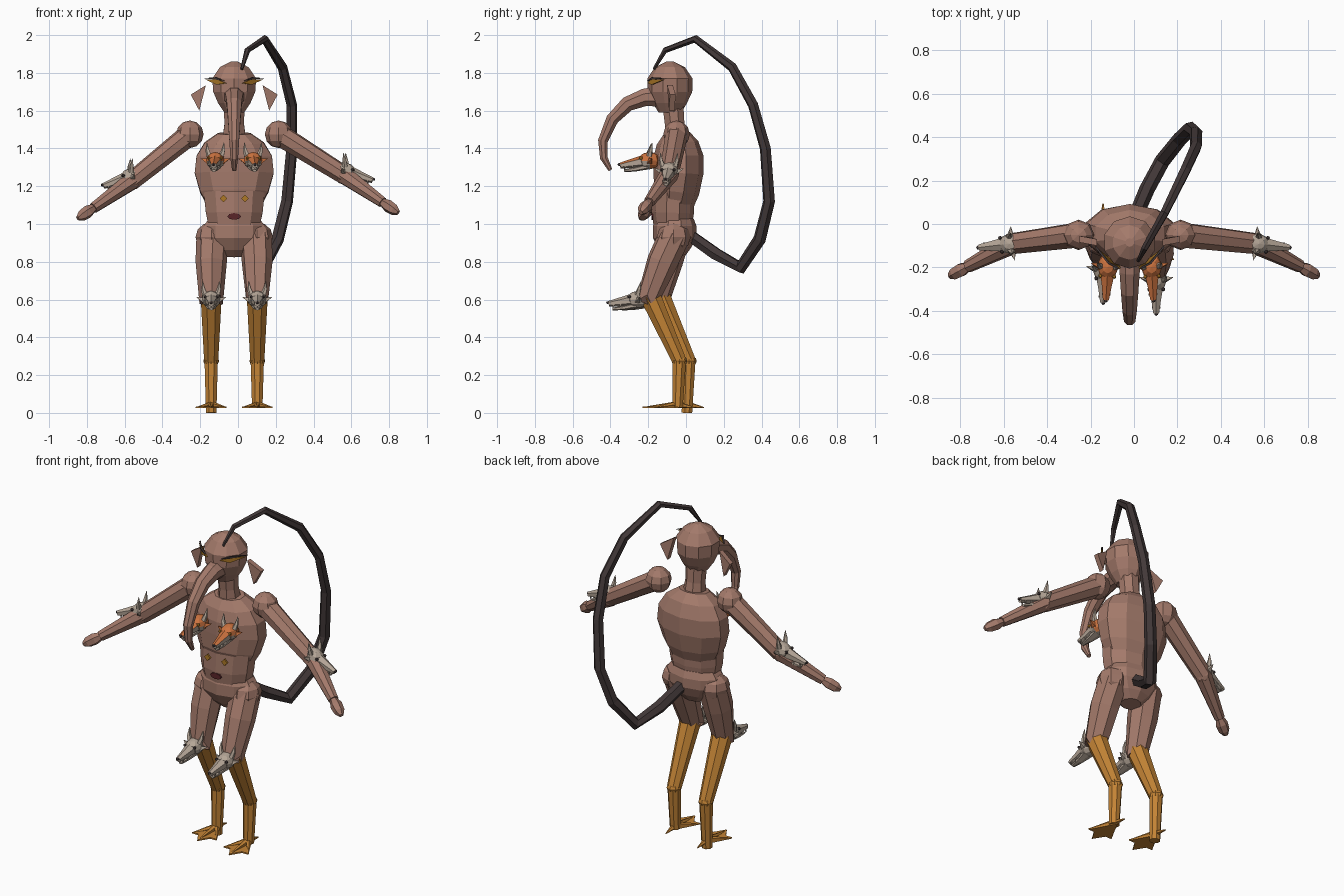
import bpy, bmesh, math
from mathutils import Vector, Matrix

cube = bpy.data.objects.get("Cube")
if cube:
    bpy.data.objects.remove(cube, do_unlink=True)


def material(name, r, g, b):
    m = bpy.data.materials.new(name)
    m.use_nodes = True
    m.diffuse_color = (r, g, b, 1)
    m.node_tree.nodes["Principled BSDF"].inputs["Base Color"].default_value = (r, g, b, 1)
    return m


SKIN = material("skin brown", 0.37, 0.195, 0.147)
AMBER = material("leg amber", 0.55, 0.23, 0.036)
ORANGE = material("fur orange", 0.60, 0.17, 0.05)
BONE = material("bone grey", 0.46, 0.38, 0.31)
DARK = material("tail dark", 0.055, 0.04, 0.04)
RED = material("mouth red", 0.10, 0.018, 0.022)
YELLOW = material("eye yellow", 0.42, 0.19, 0.02)


def finish(bm, name, mats, rule=None, matrix=None):
    """Turn a bmesh into an object; rule picks the material of each face."""
    bmesh.ops.recalc_face_normals(bm, faces=bm.faces)
    if rule:
        for f in bm.faces:
            f.material_index = rule(f)
    if matrix:
        bm.transform(matrix)
    me = bpy.data.meshes.new(name)
    bm.to_mesh(me)
    bm.free()
    for m in mats:
        me.materials.append(m)
    ob = bpy.data.objects.new(name, me)
    bpy.context.scene.collection.objects.link(ob)
    return ob


def tube(name, pts, radii, mat, sides=8, jag=0, **kw):
    """Loft rings along a path; a radius may be a number or a pair."""
    pts = [Vector(p) for p in pts]
    bm, rings = bmesh.new(), []
    old, q = Vector((0, 0, 1)), Matrix.Identity(3).to_quaternion()
    for i, p in enumerate(pts):
        t = (pts[min(i + 1, len(pts) - 1)] - pts[max(i - 1, 0)]).normalized()
        q = old.rotation_difference(t) @ q
        old = t
        r = radii[i]
        rx, ry = r if isinstance(r, tuple) else (r, r)
        ring = []
        for k in range(sides):
            a = (k + 0.5) * math.tau / sides
            drop = jag * (k % 2) if i == len(pts) - 1 else 0
            ring.append(bm.verts.new(p + q @ Vector((rx * math.cos(a), ry * math.sin(a), drop))))
        rings.append(ring)
    for a, b in zip(rings, rings[1:]):
        for k in range(sides):
            n = (k + 1) % sides
            bm.faces.new((a[k], a[n], b[n], b[k]))
    bm.faces.new(rings[0])
    bm.faces.new(rings[-1])
    return finish(bm, name, mat if isinstance(mat, list) else [mat], **kw)


def stack(name, x, levels, mat, sides=10):
    """Upright body form from (z, y, half width, half depth) levels."""
    return tube(name, [(x, y, z) for z, y, _, _ in levels],
                [(w, d) for _, _, w, d in levels], mat, sides)


def ball(name, loc, size, mat, segs=8, **kw):
    bm = bmesh.new()
    bmesh.ops.create_uvsphere(bm, u_segments=segs, v_segments=6, radius=1)
    bm.transform(Matrix.Translation(loc) @ Matrix.Diagonal((*size, 1)))
    return finish(bm, name, mat if isinstance(mat, list) else [mat], **kw)


def plate(name, pts, depth, mat):
    bm = bmesh.new()
    f = bm.faces.new([bm.verts.new(p) for p in pts])
    new = bmesh.ops.extrude_face_region(bm, geom=[f])["geom"]
    bmesh.ops.translate(bm, verts=[v for v in new if isinstance(v, bmesh.types.BMVert)], vec=depth)
    return finish(bm, name, [mat])


def beast_head(name, loc, turn=0, pitch=0, furry=False):
    """Small horned animal head looking along -y, with snout, jaw and teeth."""
    m = Matrix.Translation(loc) @ Matrix.Rotation(turn, 4, "Z") @ Matrix.Rotation(pitch, 4, "X")
    mats = [BONE, ORANGE] if furry else [BONE]
    rule = (lambda f: int(f.normal.z > 0.15 or f.calc_center_median().y > 0.01)) if furry else None
    ball(name + "_skull", (0, 0, 0), (0.05, 0.06, 0.046), mats, rule=rule, matrix=m)
    tube(name + "_snout", [(0, -0.02, 0), (0, -0.09, -0.01), (0, -0.155, -0.018)],
         [(0.04, 0.035), (0.026, 0.025), (0.016, 0.015)], mats, 6, rule=rule, matrix=m)
    tube(name + "_jaw", [(0, -0.01, -0.03), (0, -0.08, -0.042), (0, -0.135, -0.046)],
         [(0.034, 0.016), (0.02, 0.012), (0.012, 0.007)], BONE, 6, matrix=m)
    ball(name + "_nose", (0, -0.158, -0.012), (0.01, 0.01, 0.008), DARK, 6, matrix=m)
    for s in (-1, 1):
        tube(name + "_horn", [(s * 0.032, 0.0, 0.025), (s * 0.042, 0.008, 0.055), (s * 0.045, 0.02, 0.095)],
             [0.016, 0.011, 0.001], BONE, 5, matrix=m)
        ball(name + "_eye", (s * 0.032, -0.045, 0.016), (0.009, 0.01, 0.008), YELLOW if furry else DARK, 6, matrix=m)
        tube(name + "_cheek", [(s * 0.035, 0.0, -0.005), (s * 0.078, 0.01, 0.012)],
             [0.02, 0.001], ORANGE if furry else BONE, 4, matrix=m)
        for y in (-0.09, -0.13):
            tube(name + "_tooth", [(s * 0.016, y, -0.022), (s * 0.016, y - 0.004, -0.046)],
                 [0.006, 0.001], BONE, 4, matrix=m)


CX = -0.02

# Torso, neck and head
stack("chest", CX, [(1.10, -0.06, 0.15, 0.10), (1.17, -0.05, 0.19, 0.12), (1.27, -0.04, 0.22, 0.132),
                    (1.36, -0.04, 0.21, 0.132), (1.43, -0.045, 0.165, 0.11), (1.48, -0.05, 0.09, 0.07)], SKIN)
stack("belly", CX, [(0.98, -0.07, 0.14, 0.10), (1.06, -0.07, 0.158, 0.112), (1.17, -0.065, 0.17, 0.112)], SKIN)
stack("pelvis", CX, [(0.83, -0.05, 0.06, 0.05), (0.87, -0.055, 0.12, 0.085), (0.93, -0.06, 0.17, 0.115),
                     (0.99, -0.06, 0.17, 0.115), (1.03, -0.06, 0.14, 0.10)], SKIN)
stack("neck", CX, [(1.44, -0.05, 0.068, 0.066), (1.53, -0.06, 0.056, 0.056), (1.64, -0.07, 0.06, 0.06)], SKIN, 8)
stack("head", CX, [(1.59, -0.085, 0.055, 0.06), (1.64, -0.085, 0.09, 0.09), (1.70, -0.085, 0.117, 0.118),
                   (1.77, -0.085, 0.122, 0.12), (1.83, -0.085, 0.08, 0.08), (1.86, -0.085, 0.02, 0.02)], SKIN)

# Trunk and the long tail that arches over to the brow
tube("trunk", [(CX, -0.15, 1.675), (CX, -0.22, 1.67), (CX, -0.31, 1.635), (CX, -0.39, 1.555),
               (CX, -0.44, 1.44), (CX, -0.435, 1.35), (CX, -0.40, 1.285)],
     [0.058, 0.05, 0.043, 0.036, 0.028, 0.022, 0.012], SKIN)
tube("tail", [(0.0, 0.02, 0.94), (0.06, 0.16, 0.84), (0.13, 0.29, 0.77), (0.21, 0.39, 0.92), (0.26, 0.44, 1.12),
              (0.285, 0.42, 1.40), (0.285, 0.355, 1.63), (0.235, 0.245, 1.83), (0.14, 0.05, 1.98),
              (0.05, -0.11, 1.92), (0.02, -0.17, 1.82)],
     [0.034, 0.036, 0.036, 0.034, 0.032, 0.03, 0.028, 0.026, 0.021, 0.016, 0.008], DARK, 6)

# Belly mouth
plate("belly_mouth", [(CX + 0.036 * math.cos(a), -0.174, 1.04 + 0.018 * math.sin(a))
                      for a in (k * math.tau / 8 for k in range(8))], (0, -0.009, 0), RED)

for s, side in ((-1, "right"), (1, "left")):
    # Face: ears, eyes, and the belly eyes
    plate(side + "_ear", [(CX + s * 0.15, -0.10, 1.735), (CX + s * 0.23, -0.085, 1.685),
                          (CX + s * 0.185, -0.09, 1.60)], (0, 0.03, 0), SKIN)
    plate(side + "_eye", [(CX + s * 0.04, -0.198, 1.745), (CX + s * 0.085, -0.18, 1.765),
                          (CX + s * 0.15, -0.11, 1.765), (CX + s * 0.09, -0.175, 1.738)],
          (s * 0.004, -0.007, 0), YELLOW)
    plate(side + "_brow", [(CX + s * 0.05, -0.198, 1.758), (CX + s * 0.095, -0.175, 1.777),
                           (CX + s * 0.155, -0.10, 1.772), (CX + s * 0.09, -0.178, 1.764)],
          (s * 0.005, -0.008, 0), DARK)
    ex = CX + s * 0.056
    plate(side + "_belly_eye", [(ex - 0.02, -0.172, 1.135), (ex, -0.172, 1.115), (ex + 0.02, -0.172, 1.135),
                                (ex, -0.172, 1.155)], (0, -0.009, 0), YELLOW)
    beast_head(side + "_chest_beast", (CX + s * 0.10, -0.195, 1.335), s * 0.06, 0.05, True)

    # Arm
    lift = 0.015 * s
    shoulder = (CX + s * 0.235, -0.05, 1.475)
    elbow = (s * 0.56, -0.09, 1.245 + lift)
    wrist = (s * 0.765, -0.195, 1.10 + lift)
    tip = (s * 0.848, -0.24, 1.045 + lift)
    ball(side + "_shoulder", shoulder, (0.073, 0.07, 0.073), SKIN)
    tube(side + "_upper_arm", [shoulder, elbow], [0.06, 0.05], SKIN)
    ball(side + "_elbow", elbow, (0.05, 0.05, 0.05), SKIN)
    tube(side + "_forearm", [elbow, wrist], [0.05, 0.03], SKIN)
    w, t = Vector(wrist), Vector(tip)
    tube(side + "_hand", [w, w.lerp(t, 0.35), w.lerp(t, 0.75), t], [0.022, 0.034, 0.03, 0.014], SKIN, 6)
    beast_head(side + "_elbow_beast", (s * 0.565, -0.09, 1.265 + lift), s * 1.45, 0.2)

    # Leg: hip, ragged thigh, shin and lower leg
    back = -0.025 * s - 0.025
    lx = CX + s * 0.122
    knee = (lx, -0.14 + back, 0.62)
    ankle = (lx, 0.015 + back, 0.275)
    foot = (lx, 0.005 + back, 0.015 + 0.015 * s)
    ball(side + "_hip", (CX + s * 0.12, -0.065, 0.93), (0.085, 0.09, 0.08), SKIN)
    tube(side + "_thigh", [(CX + s * 0.115, -0.06, 0.94), (lx, -0.10 + back / 2, 0.80), (lx, -0.145 + back, 0.62)],
         [0.085, 0.083, 0.062], SKIN, 8, 0.045)
    tube(side + "_shin", [(lx, -0.155 + back, 0.65), knee, ankle], [0.04, 0.06, 0.04], AMBER)
    ball(side + "_ankle", ankle, (0.042, 0.042, 0.03), AMBER)
    tube(side + "_lower_leg", [ankle, foot], [0.038, 0.03], AMBER)
    beast_head(side + "_knee_beast", (lx, -0.205 + back, 0.60), 0, 0.03)

    # Webbed foot with toe ridges and a rear spur
    fy = foot[1]
    web = [(0, 0.03), (0.08, -0.12), (0.04, -0.12), (0, -0.185), (-0.04, -0.12), (-0.08, -0.12)]
    plate(side + "_foot_web", [(lx + x, fy + y, 0.025) for x, y in web], (0, 0, 0.008), AMBER)
    for x, y in ((0.08, -0.12), (0, -0.185), (-0.08, -0.12), (0, 0.09)):
        tube(side + "_toe", [(lx, fy, 0.045), (lx + x, fy + y, 0.028)], [0.018, 0.003], AMBER, 5)
